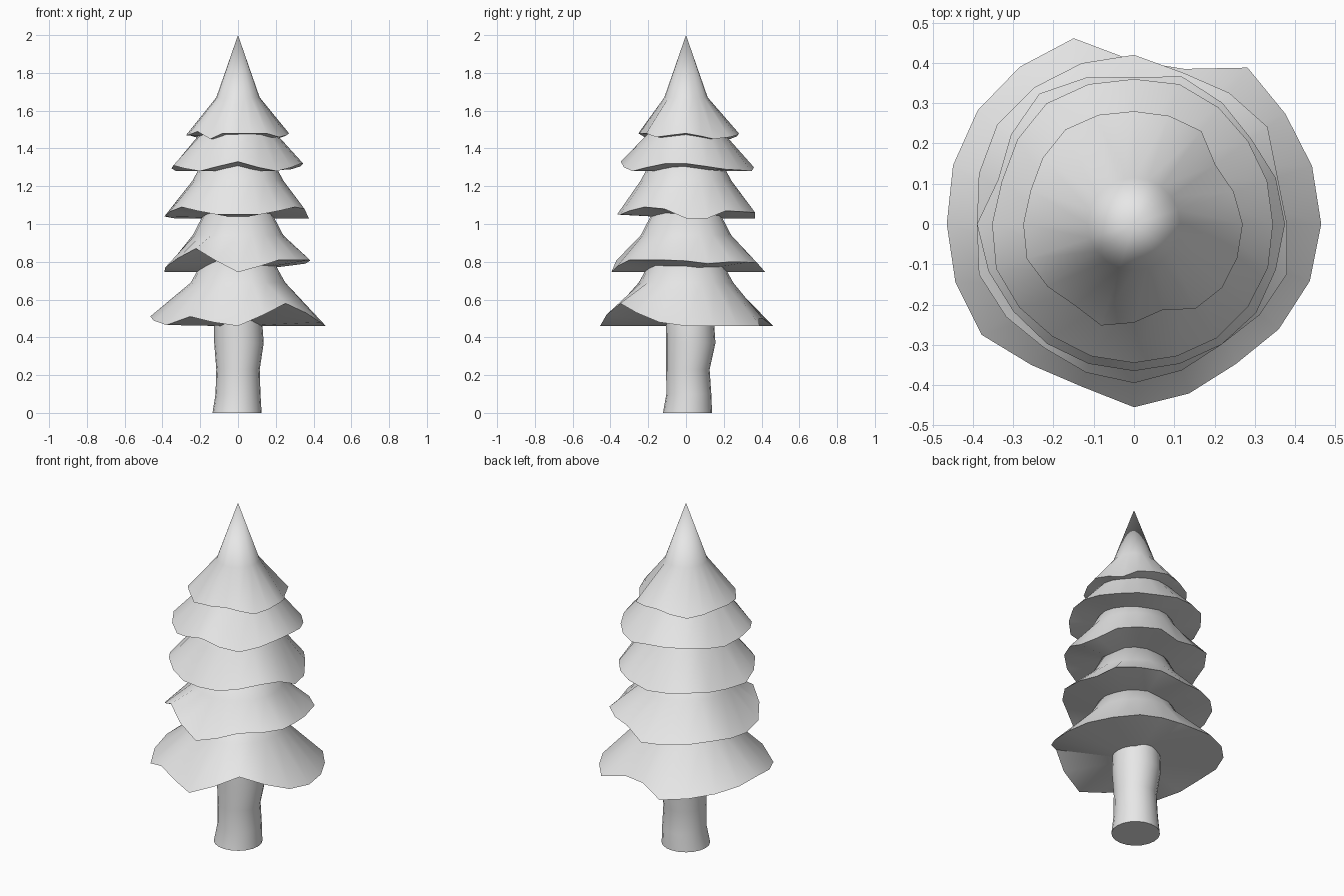
import bpy
import bmesh
from math import cos, sin, radians, tau
from mathutils import Vector

SIDES = 20

default_cube = bpy.data.objects.get("Cube")
if default_cube:
    bpy.data.objects.remove(default_cube, do_unlink=True)

# One plain grey for the whole tree
grey = bpy.data.materials.new("plain grey")
grey.use_nodes = True
colour = (0.8, 0.8, 0.8, 1)
grey.diffuse_color = colour
grey.node_tree.nodes["Principled BSDF"].inputs["Base Color"].default_value = colour


def add_ring(bm, points):
    return [bm.verts.new(point) for point in points]


def bridge(bm, lower, upper):
    """Join two rings of equal length with quads."""
    for i in range(len(lower)):
        j = (i + 1) % len(lower)
        bm.faces.new((lower[i], lower[j], upper[j], upper[i]))


def fan(bm, ring, tip):
    """Close a ring with triangles that meet at one point."""
    centre = bm.verts.new(tip)
    for i in range(len(ring)):
        bm.faces.new((ring[i], ring[(i + 1) % len(ring)], centre))


def finish(bm, name):
    bmesh.ops.recalc_face_normals(bm, faces=bm.faces[:])
    mesh = bpy.data.meshes.new(name)
    bm.to_mesh(mesh)
    bm.free()
    mesh.materials.append(grey)
    part = bpy.data.objects.new(name, mesh)
    bpy.context.collection.objects.link(part)
    bpy.ops.object.select_all(action="DESELECT")
    part.select_set(True)
    bpy.context.view_layer.objects.active = part
    bpy.ops.object.shade_smooth_by_angle(angle=radians(40))
    return part


def rim_at(keys, degrees):
    """Blend radius and lift between the neighbouring (degrees, radius, lift) keys."""
    loop = keys + [(360, *keys[0][1:])]
    for start, end in zip(loop, loop[1:]):
        if start[0] <= degrees <= end[0]:
            blend = (degrees - start[0]) / (end[0] - start[0])
            return Vector(start[1:]).lerp(Vector(end[1:]), blend)


def polar(radius, turn, z, x=0, y=0):
    return (x + radius * cos(turn), y + radius * sin(turn), z)


def make_tier(name, tip, waist, base, keys):
    """Flared skirt of branches: pointed top, waist ring, ragged rim, hollow-looking underside."""
    bm = bmesh.new()
    turns = [tau * i / SIDES for i in range(SIDES)]
    waist_ring = add_ring(bm, [polar(waist[0], turn, waist[1]) for turn in turns])
    rim_points = []
    for i, turn in enumerate(turns):
        radius, lift = rim_at(keys, i * 360 / SIDES)
        rim_points.append(polar(radius, turn, base + lift))
    rim = add_ring(bm, rim_points)
    fan(bm, waist_ring, (0, 0, tip))
    bridge(bm, rim, waist_ring)
    fan(bm, rim, (0, 0, base))
    return finish(bm, name)


# Branch tiers from the top down
make_tier("top_tier", 2.0, (0.115, 1.67), 1.45, [
    (0, .27, .03), (36, .25, 0), (54, .285, .01), (90, .28, .03), (126, .29, 0),
    (162, .27, .02), (198, .28, .02), (216, .265, .04), (234, .25, 0),
    (252, .265, .03), (288, .225, .03), (306, .26, .03), (324, .27, .01)])

make_tier("upper_tier", 1.8, (0.2, 1.48), 1.28, [
    (0, .345, .04), (36, .35, .01), (72, .365, 0), (90, .36, .02), (126, .37, .03),
    (162, .345, 0), (198, .36, .03), (234, .345, 0), (270, .345, .05),
    (288, .345, .02), (306, .35, 0), (342, .35, .04)])

make_tier("middle_tier", 1.68, (0.24, 1.23), 1.03, [
    (0, .375, 0), (18, .37, 0), (36, .36, .04), (72, .385, .03), (90, .365, 0),
    (126, .4, .03), (162, .355, 0), (180, .39, .01), (216, .37, .06),
    (252, .365, .02), (288, .365, .02), (324, .375, .06), (342, .37, .05)])

make_tier("lower_tier", 1.4, (0.24, 0.94), 0.745, [
    (0, .38, .06), (18, .375, .045), (36, .41, .055), (72, .395, .05), (90, .42, 0),
    (108, .42, .01), (144, .42, .03), (180, .39, 0), (198, .405, .025),
    (234, .38, .125), (270, .395, 0), (306, .37, .065), (342, .4, .065)])

make_tier("bottom_tier", 1.14, (0.25, 0.69), 0.46, [
    (0, .465, 0), (36, .465, 0), (54, .48, 0), (72, .405, .04), (90, .405, .04),
    (108, .485, 0), (144, .48, .03), (180, .465, .05), (216, .468, .005),
    (234, .433, .05), (252, .424, .02), (270, .455, 0), (306, .43, .12), (342, .459, .02)])

# Slightly crooked trunk: x, y, z and radius of each ring
bm = bmesh.new()
rings = []
for x, y, z, radius in [(-.005, .008, 0, .13), (0, .015, .1, .119), (0, .01, .23, .115),
                        (.005, .025, .37, .131), (0, .02, .5, .127)]:
    rings.append(add_ring(bm, [polar(radius, tau * i / SIDES, z, x, y) for i in range(SIDES)]))
for lower, upper in zip(rings, rings[1:]):
    bridge(bm, lower, upper)
for cap in (rings[0], rings[-1]):
    bm.faces.new(cap)
finish(bm, "trunk")
